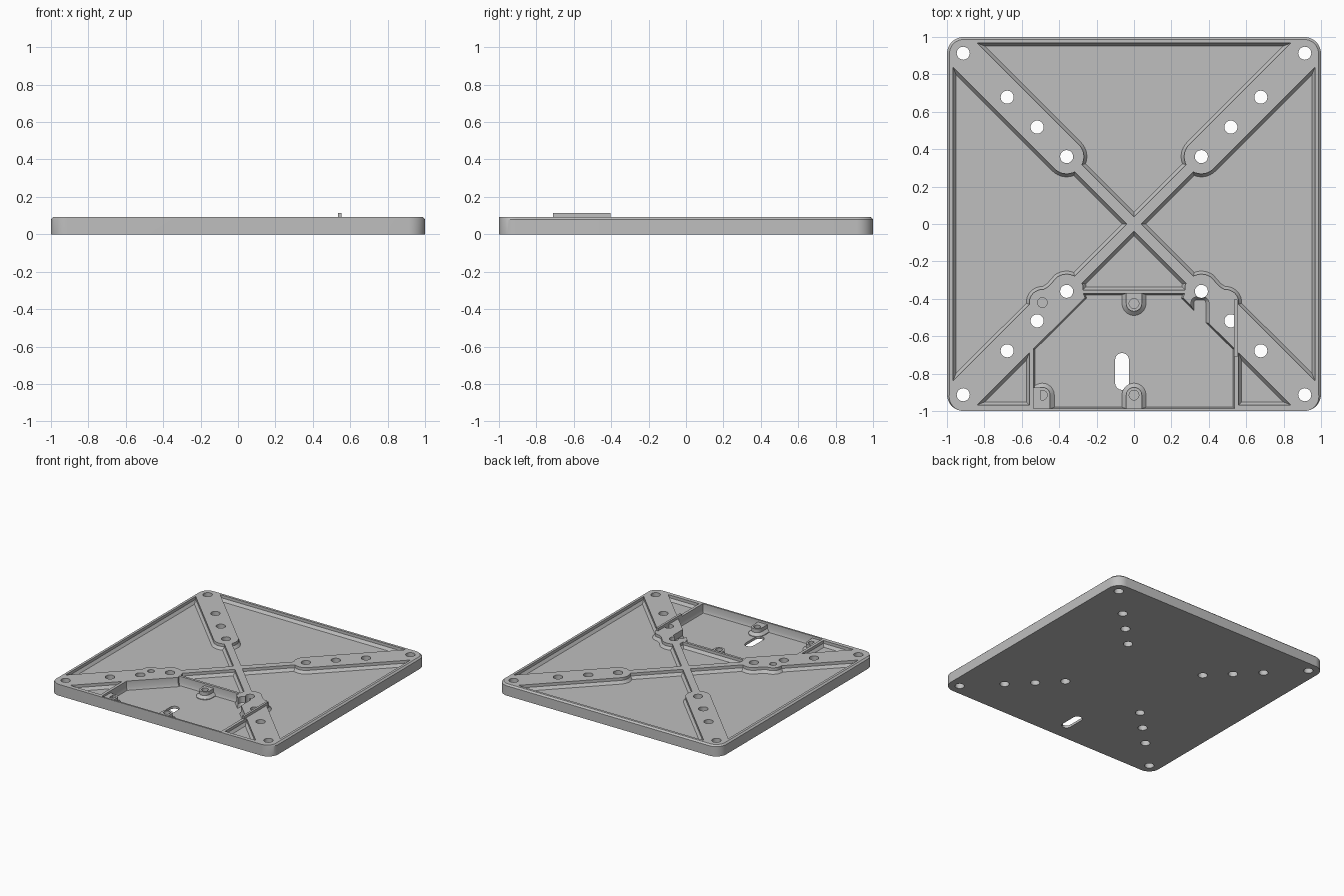
import bpy, bmesh, math
from mathutils import Vector

if "Cube" in bpy.data.objects:
    bpy.data.objects.remove(bpy.data.objects["Cube"])

TOP, FLOOR, DEEP = 0.092, 0.047, 0.02   # plate top, panel floor, bay floor
ARM, RIB, HUB = 0.092, 0.028, 0.36      # half widths of arm and rib, arm end position

grey = bpy.data.materials.new("plain_grey")
grey.diffuse_color = (0.52, 0.52, 0.52, 1)
grey.use_nodes = True
grey.node_tree.nodes["Principled BSDF"].inputs["Base Color"].default_value = grey.diffuse_color


def arc(cx, cy, r, a0, a1, n=12):
    return [(cx + r * math.cos(math.radians(a0 + (a1 - a0) * i / n)),
             cy + r * math.sin(math.radians(a0 + (a1 - a0) * i / n))) for i in range(n + 1)]


def inset(pts, d):
    """Mitred inward offset of a closed outline."""
    p = [Vector(q) for q in pts]
    n = len(p)
    area = sum(p[i - 1].x * p[i].y - p[i].x * p[i - 1].y for i in range(n))
    s = 1 if area > 0 else -1
    out = []
    for i in range(n):
        e0, e1 = (p[i] - p[i - 1]).normalized(), (p[(i + 1) % n] - p[i]).normalized()
        n0, n1 = Vector((-e0.y, e0.x)) * s, Vector((-e1.y, e1.x)) * s
        out.append(p[i] + (n0 + n1) * (d / max(0.15, 1 + n0.dot(n1))))
    return out


def prism(name, pts, layers):
    """Solid from an outline, with (height, inset) for each level."""
    bm = bmesh.new()
    rings = [[bm.verts.new((q[0], q[1], z)) for q in (inset(pts, d) if d else pts)]
             for z, d in layers]
    n = len(pts)
    for lo, hi in zip(rings, rings[1:]):
        for i in range(n):
            j = (i + 1) % n
            bm.faces.new((lo[i], lo[j], hi[j], hi[i]))
    bm.faces.new(rings[0])
    bm.faces.new(rings[-1])
    bmesh.ops.recalc_face_normals(bm, faces=bm.faces)
    me = bpy.data.meshes.new(name)
    bm.to_mesh(me)
    bm.free()
    ob = bpy.data.objects.new(name, me)
    bpy.context.collection.objects.link(ob)
    me.materials.append(grey)
    return ob


def cut(target, cutter):
    mod = target.modifiers.new("cut", 'BOOLEAN')
    mod.operation, mod.solver, mod.object = 'DIFFERENCE', 'EXACT', cutter
    bpy.context.view_layer.objects.active = target
    bpy.ops.object.modifier_apply(modifier=mod.name)
    bpy.data.objects.remove(cutter, do_unlink=True)


def mirror(pts):
    return [(-x, y) for x, y in pts]


def pocket(pts, floor, foot=0.016):
    cut(plate, prism("pocket_cutter", pts,
                     [(floor, foot), (floor + 0.022, 0), (0.2, 0)]))


# plate body: rounded square, top edge bevelled except along the front
R = 0.09
body = []
for cx, cy, a in ((1, 1, 0), (-1, 1, 90), (-1, -1, 180), (1, -1, 270)):
    body += arc(cx * (1 - R), cy * (1 - R), R, a, a + 90)
plate = prism("plate", body, [(0, 0), (0.08, 0), (TOP, 0.013)])
for v in plate.data.vertices:
    if v.co.z > 0.085:
        k = v.index % len(body)
        t = min(1, max(0, (body[k][1] + 1) / R))
        v.co.x = body[k][0] + (v.co.x - body[k][0]) * t
        v.co.y = body[k][1] + (v.co.y - body[k][1]) * t

# shared outline values
E = 0.967                                   # inner side of the rim
w = ARM * math.sqrt(2)                      # arm edge shift along an axis
c = RIB * math.sqrt(2)
dip = math.degrees(math.asin(RIB / ARM))    # where the rib meets the arm end

# back panel
half = [(E - w, E)] + arc(HUB, HUB, ARM, 135, 225 - dip)
pocket(half + [(0, c)] + mirror(half)[::-1], FLOOR)

# side panels, with a bump on each front arm around the cover screw
side = [(-E, E - w)] + arc(-HUB, HUB, ARM, 225, 315 - dip) + [(-c, 0)]
side += arc(-HUB, -HUB, ARM, 45 + dip, 125) + [(-0.455, -0.332)]
side += arc(-0.49, -0.42, 0.07, 85, 188) + [(-E, w - E)]
pocket(side, FLOOR)
pocket(mirror(side), FLOOR)

# middle panel behind the bay
half = arc(HUB, -HUB, ARM, 135 + dip, 160, 4) + [(0.272, -0.352)]
pocket([(0, -c)] + half + mirror(half)[::-1], FLOOR)

# front corner panels
corner = [(-0.56, -0.56 - w), (-0.56, -E), (w - E, -E)]
pocket(corner, FLOOR)
pocket(mirror(corner), FLOOR)

# electronics bay and its cable notch
half = [(0.27, -0.372), (0.262, -0.395), (0.537, -0.667), (0.537, -0.986)]
pocket(half + mirror(half)[::-1], DEEP, 0.008)
notch = [(0.305, -0.52)] + arc(0.335, -0.42, 0.03, 180, 90, 5)
notch += arc(0.37, -0.42, 0.03, 90, 0, 5) + [(0.40, -0.56)]
pocket(notch, DEEP, 0.016)

# bolt holes along both diagonals
for d in (0.36, 0.518, 0.678, 0.913):
    for sx in (-1, 1):
        for sy in (-1, 1):
            cut(plate, prism("hole_cutter", arc(sx * d, sy * d, 0.035, 0, 345, 23),
                             [(-0.1, 0), (0.2, 0)]))

# cable slot through the floor
slot = arc(-0.064, -0.727, 0.037, 0, 180) + arc(-0.064, -0.85, 0.037, 180, 360)
cut(plate, prism("slot_cutter", slot, [(-0.1, 0), (0.2, 0)]))

# blind cover screw hole on the left arm
cut(plate, prism("screw_cutter", arc(-0.49, -0.42, 0.026, 0, 345, 23), [(0.03, 0), (0.2, 0)]))

# screw bosses joined to the bay walls
parts = [plate]
for name, x, y, wall in (("back_boss", 0, -0.425, -0.365),
                         ("front_boss", 0, -0.915, -0.99),
                         ("corner_boss", -0.49, -0.915, -0.99)):
    a = 180 if wall > y else 0
    r = 0.064
    outline = arc(x, y, r, a, a + 180, 16)
    outline += [(outline[-1][0], wall), (outline[0][0], wall)]
    boss = prism(name, outline, [(0.01, 0), (DEEP + 0.005, 0), (DEEP + 0.025, 0.022), (0.075, 0.022)])
    for v in boss.data.vertices:            # keep the wall side flush
        if abs(v.co.y - wall) < 0.03:
            v.co.y = wall
    cut(boss, prism("screw_cutter", arc(x, y, 0.026, 0, 345, 23), [(0.03, 0), (0.2, 0)]))
    parts.append(boss)

# solid fill between the corner boss and the left bay wall
parts.append(prism("corner_boss_web", [(-0.55, -0.99), (-0.5, -0.99), (-0.5, -0.873), (-0.55, -0.873)],
                   [(0.01, 0), (0.075, 0)]))

# raised fin beside the bay
parts.append(prism("fin", [(0.535, -0.71), (0.553, -0.71), (0.553, -0.405), (0.535, -0.405)],
                   [(0.03, 0), (0.113, 0)]))

for ob in parts:
    bpy.ops.object.select_all(action='DESELECT')
    ob.select_set(True)
    bpy.context.view_layer.objects.active = ob
    bpy.ops.object.shade_smooth_by_angle(angle=math.radians(30))
